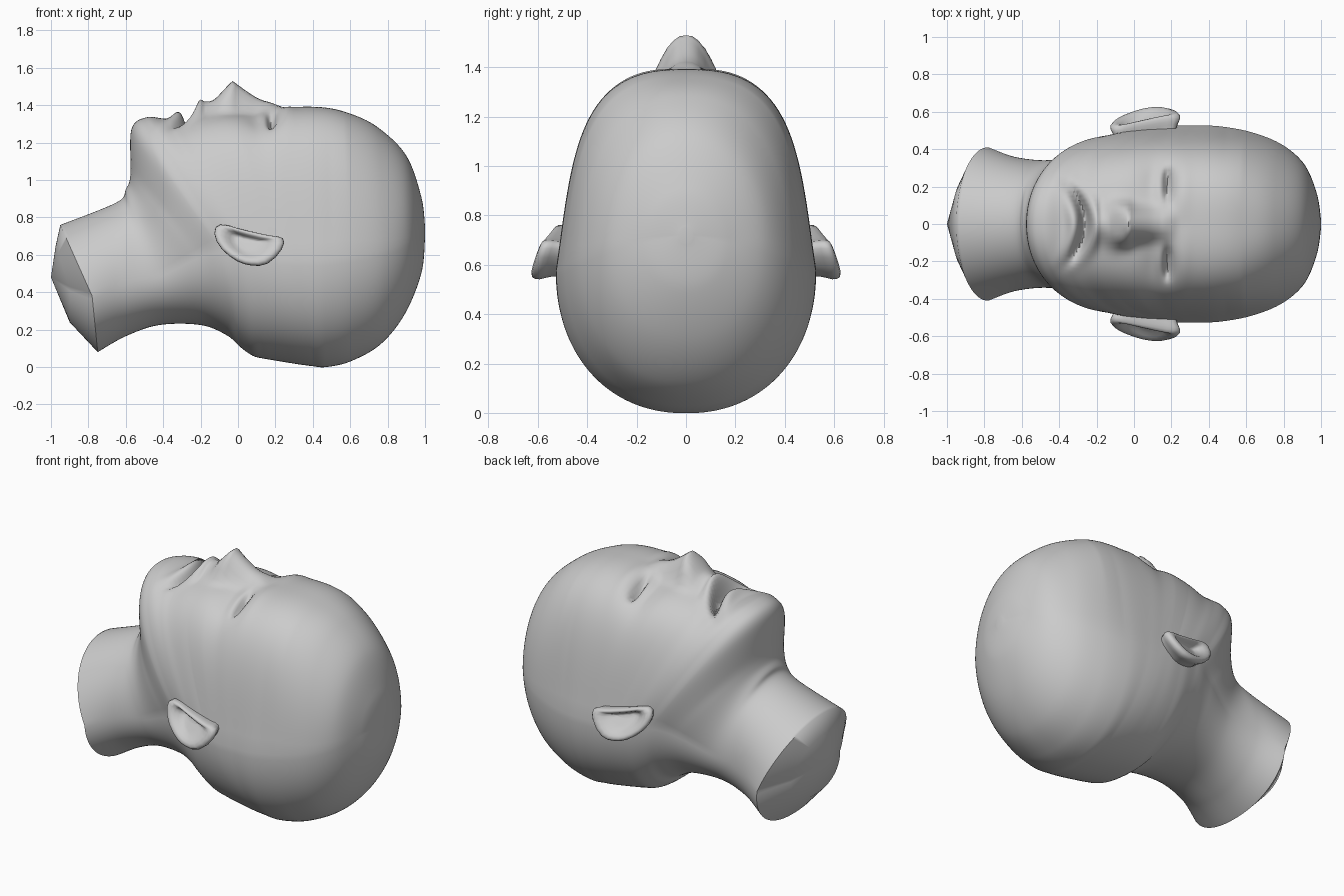
import bpy, bmesh, math

if "Cube" in bpy.data.objects:
    bpy.data.objects.remove(bpy.data.objects["Cube"])

# Ring stations: top x,z | side x,z, half width | bottom x,z
NECK = [(-.95, .76, -.78, .38, .41, -.75, .08),
        (-.65, .88, -.62, .45, .355, -.60, .165),
        (-.60, .95, -.42, .50, .345, -.42, .225),
        (-.575, 1.03, -.23, .60, .415, -.20, .225)]
HEAD = [(-.57, 1.27, -.12, .64, .465, -.06, .17),
        (-.49, 1.335, -.05, .63, .485, .015, .105),
        (-.38, 1.325, .02, .62, .505, .08, .06),
        (-.30, 1.32, .08, .61, .515, .14, .045),
        (-.20, 1.345, .13, .60, .522, .20, .035),
        (-.08, 1.36, .18, .59, .525, .26, .025),
        (.08, 1.36, .24, .58, .527, .33, .014),
        (.20, 1.385, .32, .58, .527, .40, .005),
        (.44, 1.39, .46, .58, .522, .47, .0)]
CROWN = [(.60, 1.355, .63, .60, .49, .60, .03),
         (.75, 1.28, .79, .63, .425, .76, .12),
         (.90, 1.13, .91, .67, .32, .89, .28),
         (.98, .91, .975, .70, .17, .98, .50),
         (1.0, .75, 1.0, .72, .025, 1.0, .69)]
STATIONS = NECK + HEAD + CROWN
STEPS, QUARTER = 12, 32


def lerp_table(x, table):
    if x <= table[0][0]:
        return table[0][1]
    for (x0, v0), (x1, v1) in zip(table, table[1:]):
        if x <= x1:
            return v0 + (v1 - v0) * (x - x0) / (x1 - x0)
    return table[-1][1]


def catmull(p0, p1, p2, p3, t):
    return [.5 * (2 * b + (c - a) * t + (2 * a - 5 * b + 4 * c - d) * t * t
                  + (3 * b - a - 3 * c + d) * t ** 3)
            for a, b, c, d in zip(p0, p1, p2, p3)]


def bump(x, y, cx, cy, sx, sy, height):
    return height * math.exp(-((x - cx) / sx) ** 2 - ((y - cy) / sy) ** 2)


def face_relief(x, y):
    y = abs(y)
    # nose with nostril wings
    ridge = lerp_table(x, [(-.18, 0), (-.145, .05), (-.03, .17), (.14, .05), (.24, .0)])
    width = lerp_table(x, [(-.1, .11), (0, .09), (.15, .075)])
    d = ridge * math.exp(-(y / width) ** 3)
    d += bump(x, y, -.06, .09, .045, .03, .03)
    # lips and mouth slit
    curve = x + 2.0 * y * y
    d += bump(curve, y, -.20, 0, .045, .13, .085)
    d += bump(curve, y, -.32, 0, .04, .13, .045)
    d += bump(curve, 0, -.26, 0, .026, 1, -.09) * math.exp(-(y / .17) ** 4)
    # eye sockets, lids and slits
    d += bump(x, y, .15, .23, .085, .11, -.035)
    d += bump(x, y, .13, .21, .03, .08, .015)
    d += bump(x, y, .18, .21, .02, 1, -.05) * math.exp(-((y - .21) / .08) ** 4)
    d += bump(x, y, .26, .20, .04, .14, .012)
    return d


def ring_points(station):
    xt, zt, xs, zs, w, xb, zb = station
    et = lerp_table(xs, [(-.2, 1), (.2, .75), (.6, .77), (1, 1)])
    taper = lerp_table(xs, [(-.1, 0), (.15, .06), (.5, .06), (.9, 0)])
    pts = []
    for k in range(4 * QUARTER):
        q, r = divmod(k, QUARTER)
        s = math.sin(math.pi / 2 * (r if q % 2 == 0 else QUARTER - r) / QUARTER)
        top = k < QUARTER or k > 3 * QUARTER
        e = et if top else .92
        h = max(0, 1 - s ** (2 / e)) ** (e / 2)
        y = w * s * (1 if q < 2 else -1)
        if top:  # temples lean inward
            y *= 1 - taper * 4 * h * (1 - h)
        x = xs + ((xt if top else xb) - xs) * h
        z = zs + ((zt if top else zb) - zs) * h
        if z > 1.0 and top:
            z += face_relief(x, y) * min(1, (z - 1.0) / .1)
        pts.append((x, y, z))
    return pts


def skin(bm, rings):
    for a, b in zip(rings, rings[1:]):
        for i in range(len(a)):
            j = (i + 1) % len(a)
            bm.faces.new((a[i], a[j], b[j], b[i]))


def fan(bm, ring, point):
    c = bm.verts.new(point)
    for i in range(len(ring)):
        bm.faces.new((ring[i], ring[(i + 1) % len(ring)], c))


def finish(bm, name):
    bmesh.ops.recalc_face_normals(bm, faces=bm.faces)
    mesh = bpy.data.meshes.new(name)
    bm.to_mesh(mesh)
    bm.free()
    ob = bpy.data.objects.new(name, mesh)
    bpy.context.collection.objects.link(ob)
    bpy.ops.object.select_all(action='DESELECT')
    ob.select_set(True)
    bpy.context.view_layer.objects.active = ob
    return ob


# Head and neck: one loft from the neck cut to the crown
bm = bmesh.new()
rings = []
last = len(STATIONS) - 1
for i in range(last):
    quad = [STATIONS[min(max(i + o, 0), last)] for o in (-1, 0, 1, 2)]
    for s in range(STEPS):
        rings.append(ring_points(catmull(*quad, s / STEPS)))
rings.append(ring_points(STATIONS[-1]))
rings = [[bm.verts.new(p) for p in ring] for ring in rings]
skin(bm, rings)
fan(bm, rings[-1], (1.0, 0, .72))
# neck cap, bulging toward the nape
apex = (-1.0, 0, .48)
mid = [bm.verts.new((v.co.x * .6 + apex[0] * .4 - lerp_table(v.co.z, [(.1, .05), (.75, .005)]),
                     v.co.y * .6, v.co.z * .6 + apex[2] * .4)) for v in rings[0]]
skin(bm, [rings[0], mid])
fan(bm, mid, apex)
finish(bm, "head")
bpy.ops.object.shade_smooth_by_angle(angle=math.radians(60))

# Ears: outline swept from the head to a rim, then into the hollow
OUTLINE = [(-.14, .72), (-.10, .63), (0, .555), (.07, .54), (.16, .535), (.25, .635),
           (.255, .70), (.18, .70), (.10, .72), (0, .74), (-.11, .78)]
CX, CZ = .06, .655


def ear_ring(bm, scale, lift, flat=None):
    ring = []
    for x, z in OUTLINE:
        y = .54 + (.74 - z) * .33 + x * .1 + lift if flat is None else flat
        ring.append(bm.verts.new((CX + (x - CX) * scale, y, CZ + (z - CZ) * scale)))
    return ring


bm = bmesh.new()
ear = [ear_ring(bm, .85, 0, .43), ear_ring(bm, .87, -.06), ear_ring(bm, 1.03, -.025),
       ear_ring(bm, .95, .012), ear_ring(bm, .66, .008), ear_ring(bm, .45, -.035)]
skin(bm, ear)
fan(bm, ear[-1], (.03, .53, .665))
ob = finish(bm, "ears")
mirror = ob.modifiers.new("mirror", 'MIRROR')
mirror.use_axis = (False, True, False)
sub = ob.modifiers.new("smooth", 'SUBSURF')
sub.levels = sub.render_levels = 1
for p in ob.data.polygons:
    p.use_smooth = True
